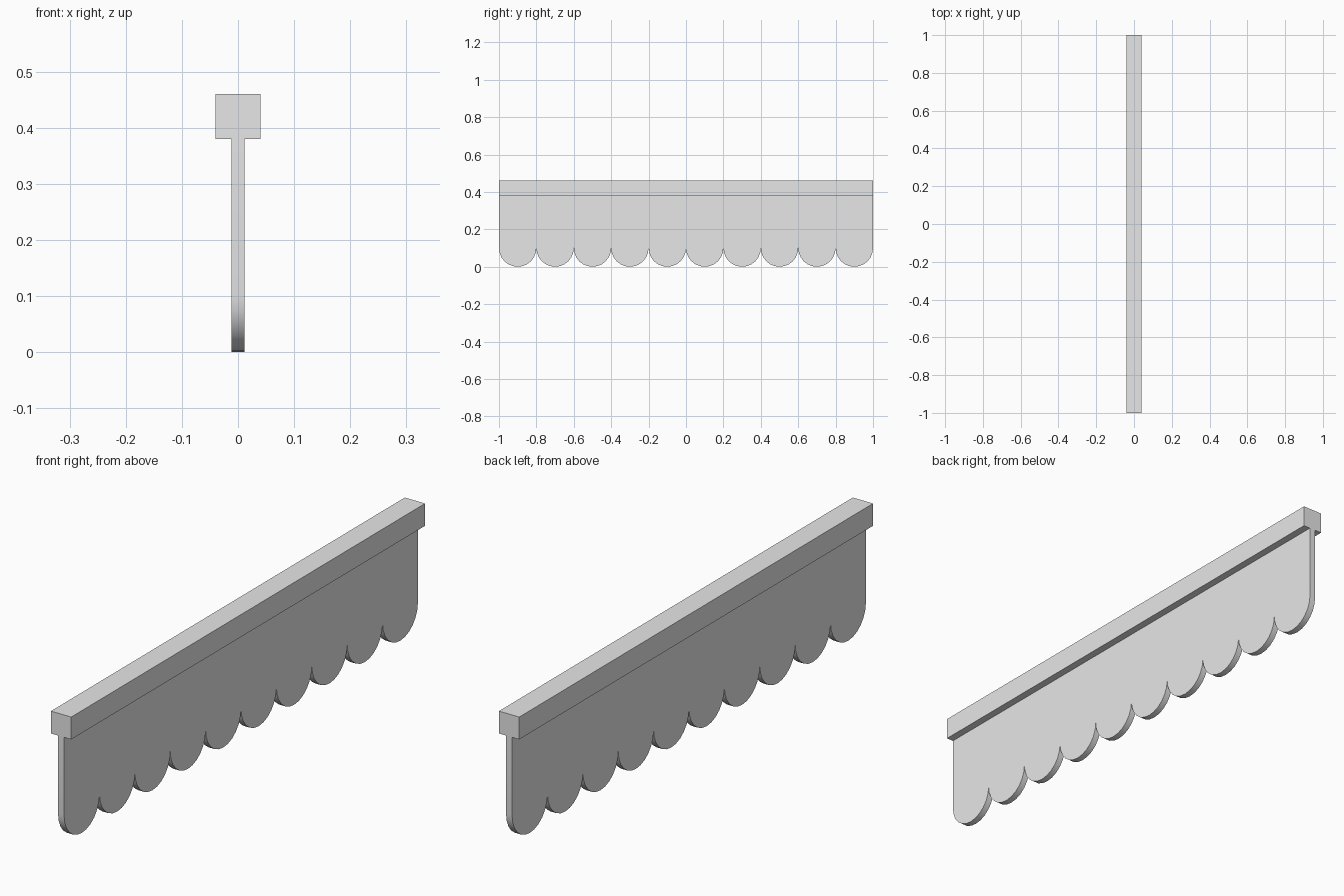
import bpy, bmesh, math

if "Cube" in bpy.data.objects:
    bpy.data.objects.remove(bpy.data.objects["Cube"])

grey = bpy.data.materials.new("light_grey")
grey.diffuse_color = (0.8, 0.8, 0.8, 1)
grey.use_nodes = True
grey.node_tree.nodes["Principled BSDF"].inputs["Base Color"].default_value = grey.diffuse_color

SCALLOPS, RADIUS, SEGMENTS = 10, 0.1, 12
BEAM_BOTTOM, BEAM_TOP = 0.38, 0.46


def extrude_profile(name, profile, half_width):
    """Extrude a (y, z) outline along x, centred on x = 0."""
    bm = bmesh.new()
    face = bm.faces.new([bm.verts.new((-half_width, y, z)) for y, z in profile])
    out = bmesh.ops.extrude_face_region(bm, geom=[face], use_keep_orig=True)
    verts = [v for v in out["geom"] if isinstance(v, bmesh.types.BMVert)]
    bmesh.ops.translate(bm, verts=verts, vec=(2 * half_width, 0, 0))
    bmesh.ops.recalc_face_normals(bm, faces=bm.faces)
    mesh = bpy.data.meshes.new(name)
    bm.to_mesh(mesh)
    bm.free()
    mesh.materials.append(grey)
    obj = bpy.data.objects.new(name, mesh)
    bpy.context.collection.objects.link(obj)
    return obj


# Square top beam
extrude_profile("top_beam", [(-1, BEAM_BOTTOM), (1, BEAM_BOTTOM),
                             (1, BEAM_TOP), (-1, BEAM_TOP)], 0.04)

# Thin hanging board with a row of half-round scallops along its lower edge
outline = [(1, BEAM_BOTTOM), (-1, BEAM_BOTTOM), (-1, RADIUS)]
for i in range(SCALLOPS):
    centre = -1 + RADIUS * (2 * i + 1)
    for k in range(1, SEGMENTS + 1):
        a = math.pi * k / SEGMENTS
        outline.append((centre - RADIUS * math.cos(a), RADIUS - RADIUS * math.sin(a)))
board = extrude_profile("scalloped_board", outline, 0.012)

# Smooth scallop curves with sharp rims
bpy.context.view_layer.objects.active = board
board.select_set(True)
bpy.ops.object.shade_smooth_by_angle(angle=math.radians(30))
